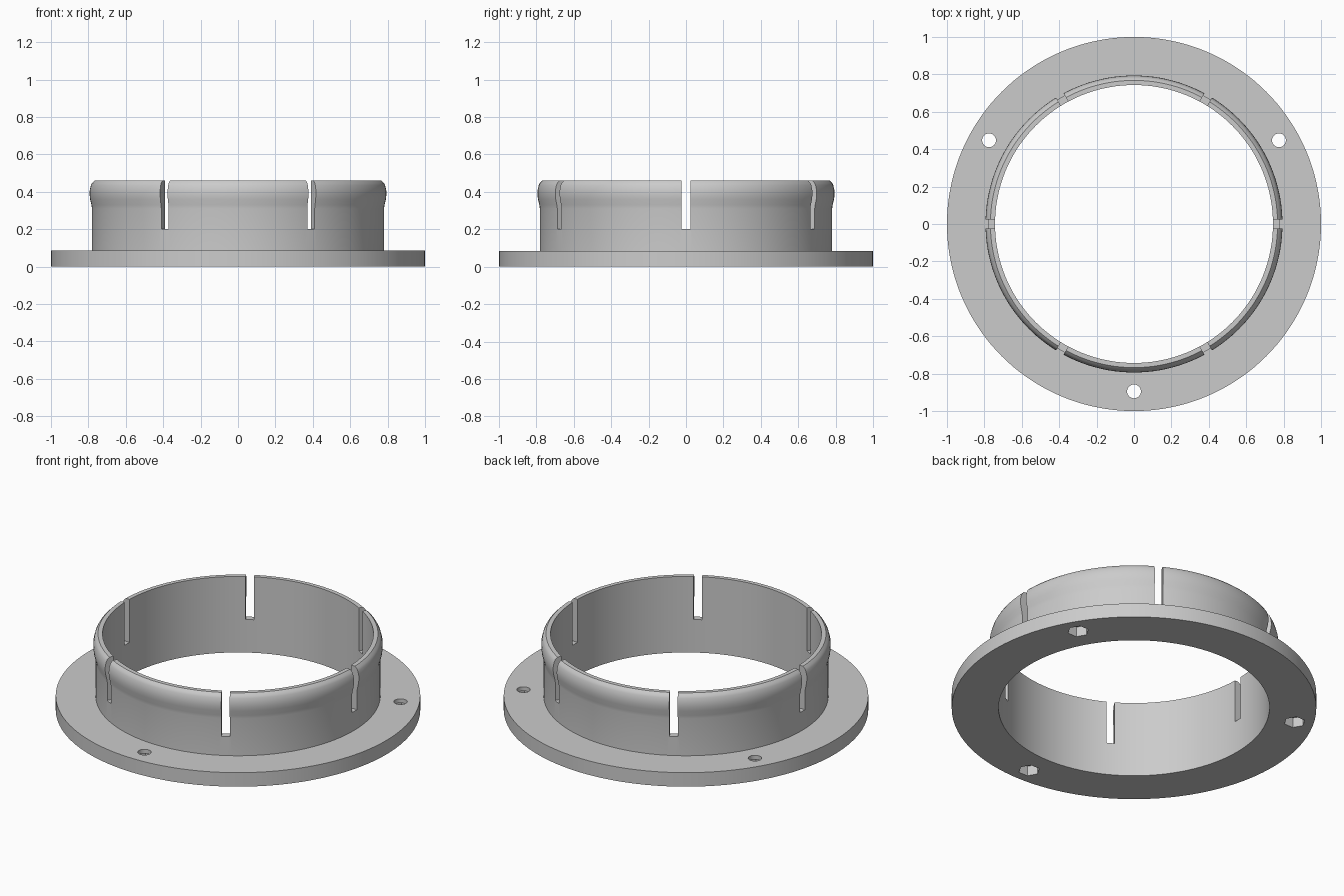
import bpy
import bmesh
from math import cos, sin, radians, tau
from mathutils import Matrix, Vector

cube = bpy.data.objects.get("Cube")
if cube:
    bpy.data.objects.remove(cube, do_unlink=True)

SEGMENTS = 144
FLANGE_TOP = 0.085
INNER, OUTER = 0.743, 0.781

grey = bpy.data.materials.new("light grey")
grey.use_nodes = True
colour = (0.6, 0.6, 0.6, 1)
grey.diffuse_color = colour
grey.node_tree.nodes["Principled BSDF"].inputs["Base Color"].default_value = colour


def make_object(name, bm):
    bmesh.ops.recalc_face_normals(bm, faces=bm.faces)
    mesh = bpy.data.meshes.new(name)
    bm.to_mesh(mesh)
    bm.free()
    mesh.materials.append(grey)
    obj = bpy.data.objects.new(name, mesh)
    bpy.context.collection.objects.link(obj)
    return obj


def lathe(name, profile):
    """Revolve a closed (radius, height) profile around z."""
    bm = bmesh.new()
    rings = []
    for i in range(SEGMENTS):
        a = tau * i / SEGMENTS
        rings.append([bm.verts.new((r * cos(a), r * sin(a), z)) for r, z in profile])
    n = len(profile)
    for i, ring in enumerate(rings):
        after = rings[(i + 1) % SEGMENTS]
        for j in range(n):
            k = (j + 1) % n
            bm.faces.new((ring[j], after[j], after[k], ring[k]))
    return make_object(name, bm)


def add_prism(bm, sides, radius, bottom, top, centre, turn=0):
    place = Matrix.Translation((*centre, (bottom + top) / 2)) @ Matrix.Rotation(turn, 4, "Z")
    bmesh.ops.create_cone(bm, cap_ends=True, segments=sides, radius1=radius,
                          radius2=radius, depth=top - bottom, matrix=place)


def cut(target, name, bm):
    """Subtract a cutter from the target and remove the cutter."""
    cutter = make_object(name, bm)
    cutter.hide_render = True
    mod = target.modifiers.new(name, "BOOLEAN")
    mod.operation = "DIFFERENCE"
    mod.solver = "EXACT"
    mod.object = cutter
    bpy.context.view_layer.objects.active = target
    bpy.ops.object.modifier_apply(modifier=mod.name)
    bpy.data.objects.remove(cutter, do_unlink=True)


# Flange and collar in one turned body, with a snap bulge near the rim
body = lathe("flanged_collar", [
    (INNER, 0), (1, 0), (1, FLANGE_TOP), (OUTER, FLANGE_TOP),
    (OUTER, 0.31), (0.784, 0.33), (0.791, 0.36), (0.794, 0.385),
    (0.793, 0.41), (0.787, 0.435), (0.781, 0.447),
    (0.768, 0.46), (INNER, 0.46),
])

# Six slots that split the collar into spring tabs
slots = bmesh.new()
for i in range(6):
    place = (Matrix.Rotation(radians(60 * i), 4, "Z")
             @ Matrix.Translation((0.77, 0, 0.4))
             @ Matrix.Diagonal(Vector((0.2, 0.046, 0.4, 1))))
    bmesh.ops.create_cube(slots, size=1, matrix=place)
cut(body, "slot_cutter", slots)

# Three screw holes, each with a hexagonal nut pocket underneath
holes, pockets = bmesh.new(), bmesh.new()
for angle in (30, 150, 270):
    a = radians(angle)
    centre = (0.895 * cos(a), 0.895 * sin(a))
    add_prism(holes, 32, 0.037, -0.1, 0.15, centre)
    add_prism(pockets, 6, 0.059, -0.1, 0.06, centre, radians(30))
cut(body, "hole_cutter", holes)
cut(body, "pocket_cutter", pockets)

# Smooth round walls, crisp edges
bpy.ops.object.select_all(action="DESELECT")
body.select_set(True)
bpy.context.view_layer.objects.active = body
bpy.ops.object.shade_smooth_by_angle(angle=radians(25))
